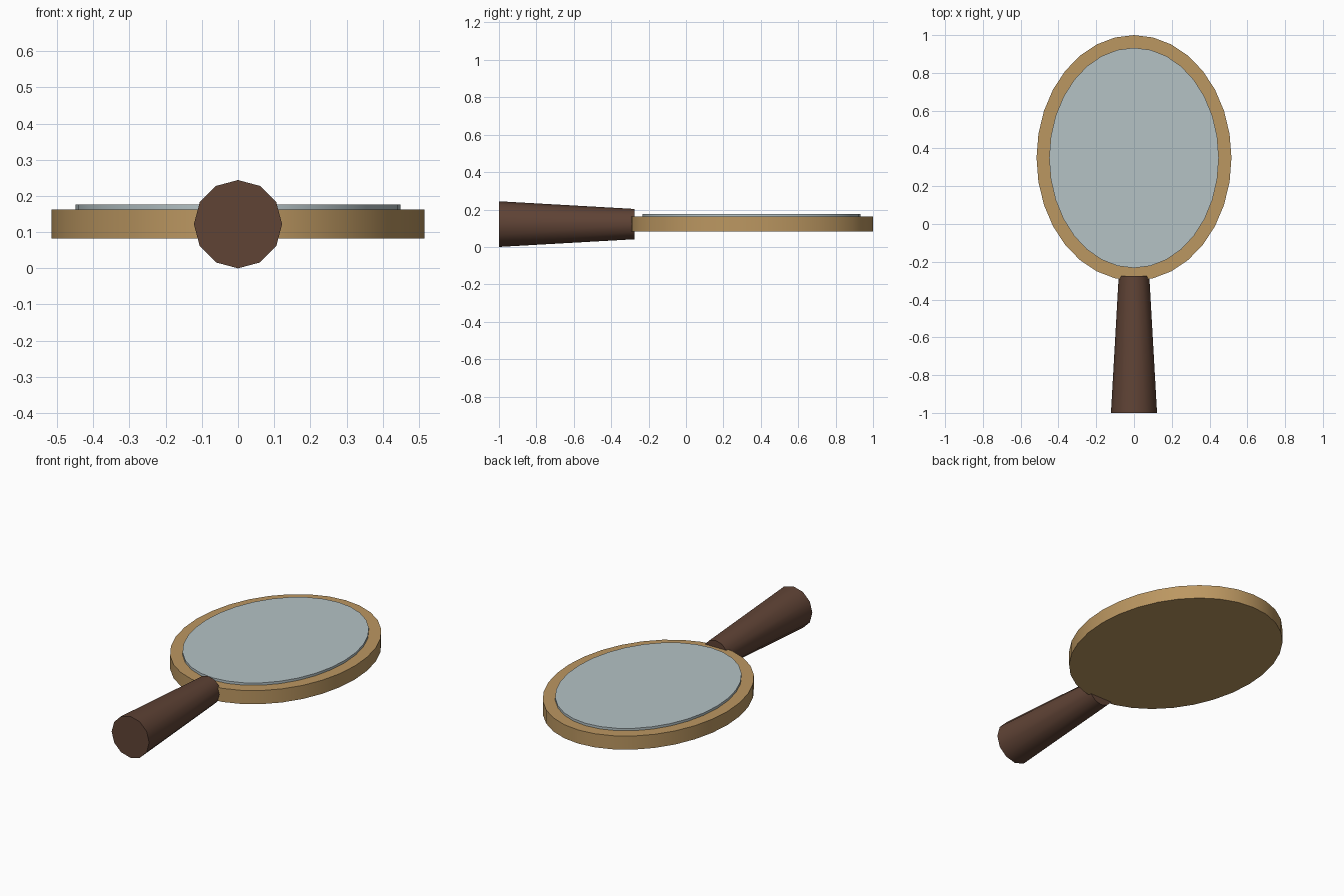
import bpy
from math import radians

if "Cube" in bpy.data.objects:
    bpy.data.objects.remove(bpy.data.objects["Cube"])

CENTRE_Z = 0.122


def finish(obj, name, colour):
    obj.name = name
    mat = bpy.data.materials.new(name)
    mat.diffuse_color = (*colour, 1)
    mat.use_nodes = True
    mat.node_tree.nodes["Principled BSDF"].inputs["Base Color"].default_value = mat.diffuse_color
    obj.data.materials.append(mat)
    bpy.ops.object.transform_apply(location=False, rotation=True, scale=True)
    bpy.ops.object.shade_smooth_by_angle(angle=radians(35))
    return obj


def oval_plate(name, rx, ry, z0, z1, colour):
    bpy.ops.mesh.primitive_cylinder_add(vertices=32, radius=1, depth=z1 - z0,
                                        location=(0, 0.35, (z0 + z1) / 2))
    obj = bpy.context.object
    obj.scale = (rx, ry, 1)
    return finish(obj, name, colour)


# Wooden oval backing and the raised glass set inside its rim
oval_plate("frame", 0.516, 0.65, 0.083, 0.163, (0.50, 0.31, 0.12))
oval_plate("mirror_glass", 0.449, 0.583, 0.15, 0.177, (0.46, 0.54, 0.56))

# Twelve-sided handle, widening towards the free end
bpy.ops.mesh.primitive_cone_add(vertices=12, radius1=0.122, radius2=0.081, depth=0.725,
                                location=(0, -0.6375, CENTRE_Z),
                                rotation=(radians(-90), 0, 0))
finish(bpy.context.object, "handle", (0.115, 0.056, 0.036))
